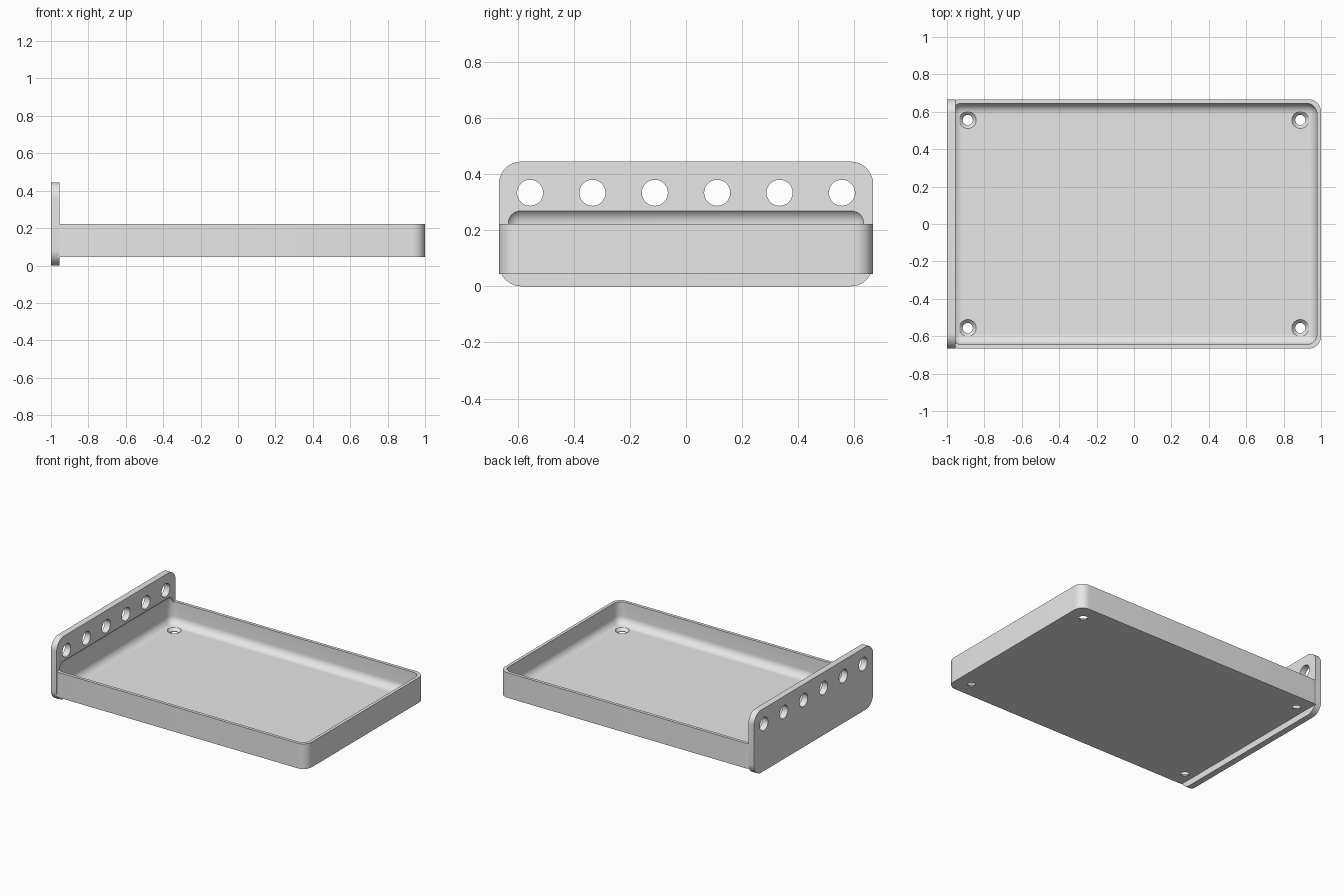
import bpy, bmesh
from mathutils import Matrix, Vector
from math import pi, radians

cube = bpy.data.objects.get("Cube")
if cube:
    bpy.data.objects.remove(cube, do_unlink=True)

grey = bpy.data.materials.new("light_grey")
grey.use_nodes = True
grey.diffuse_color = (0.8, 0.8, 0.8, 1)
grey.node_tree.nodes["Principled BSDF"].inputs["Base Color"].default_value = (0.8, 0.8, 0.8, 1)

HALF_X, HALF_Y = 1.0, 0.6667
PLATE, WALL = 0.0444, 0.0222
TRAY_LOW, TRAY_TOP = 0.0444, 0.2222
FLOOR = TRAY_LOW + WALL


def finish(name, bm):
    bmesh.ops.recalc_face_normals(bm, faces=bm.faces[:])
    mesh = bpy.data.meshes.new(name)
    bm.to_mesh(mesh)
    bm.free()
    mesh.materials.append(grey)
    obj = bpy.data.objects.new(name, mesh)
    bpy.context.collection.objects.link(obj)
    return obj


def rounded_box(name, low, high, radius, axis=None, segments=10):
    """Box with edges along one axis rounded, or every edge when axis is None."""
    low, high = Vector(low), Vector(high)
    bm = bmesh.new()
    bmesh.ops.create_cube(bm, size=1)
    for v in bm.verts:
        v.co = (low + high) / 2 + v.co * (high - low)
    edges = [e for e in bm.edges if axis is None or
             abs((e.verts[0].co - e.verts[1].co)[axis]) > 1e-4]
    bmesh.ops.bevel(bm, geom=edges, offset=radius, segments=segments,
                    profile=0.5, affect='EDGES', clamp_overlap=False)
    return finish(name, bm)


def lathe(name, profile, matrix):
    """Closed solid turned about z from (radius, height) points."""
    bm = bmesh.new()
    pts = [(0, profile[0][1])] + profile + [(0, profile[-1][1])]
    verts = [bm.verts.new((r, 0, z)) for r, z in pts]
    edges = [bm.edges.new(pair) for pair in zip(verts, verts[1:])]
    bmesh.ops.spin(bm, geom=verts + edges, cent=(0, 0, 0), axis=(0, 0, 1),
                   angle=2 * pi, steps=40)
    bmesh.ops.remove_doubles(bm, verts=bm.verts[:], dist=1e-5)
    bm.transform(matrix)
    return finish(name, bm)


def combine(target, tool, operation):
    mod = target.modifiers.new(tool.name, 'BOOLEAN')
    mod.operation, mod.solver, mod.object = operation, 'EXACT', tool
    bpy.context.view_layer.objects.active = target
    bpy.ops.object.modifier_apply(modifier=mod.name)
    bpy.data.objects.remove(tool, do_unlink=True)


# Tray body joined to the upright end plate
tray = rounded_box("tray_with_end_plate", (-HALF_X, -HALF_Y, TRAY_LOW),
                   (HALF_X, HALF_Y, TRAY_TOP), 0.0667, axis=2)
plate = rounded_box("end_plate", (-HALF_X, -HALF_Y, 0),
                    (-HALF_X + PLATE, HALF_Y, 0.4444), 0.08, axis=0)
combine(tray, plate, 'UNION')

# Hollow with filleted edges, reaching slightly into the plate
cavity = rounded_box("cavity", (-HALF_X + WALL, -HALF_Y + WALL, FLOOR),
                     (HALF_X - WALL, HALF_Y - WALL, 0.28), 0.0556)
combine(tray, cavity, 'DIFFERENCE')

# Countersunk screw holes in the floor corners
for sx in (-1, 1):
    for sy in (-1, 1):
        profile = [(0.027, 0), (0.027, TRAY_LOW + 0.003), (0.045, FLOOR), (0.045, 0.11)]
        hole = lathe("screw_hole", profile, Matrix.Translation((sx * 0.889, sy * 0.556, 0)))
        combine(tray, hole, 'DIFFERENCE')

# Row of six round holes through the plate
for i in range(6):
    place = Matrix.Translation((-HALF_X + PLATE / 2, (i - 2.5) * 0.2222, 0.3333))
    hole = lathe("plate_hole", [(0.0464, -0.1), (0.0464, 0.1)],
                 place @ Matrix.Rotation(pi / 2, 4, 'Y'))
    combine(tray, hole, 'DIFFERENCE')

bpy.ops.object.select_all(action='DESELECT')
tray.select_set(True)
bpy.context.view_layer.objects.active = tray
bpy.ops.object.shade_smooth_by_angle(angle=radians(30))
